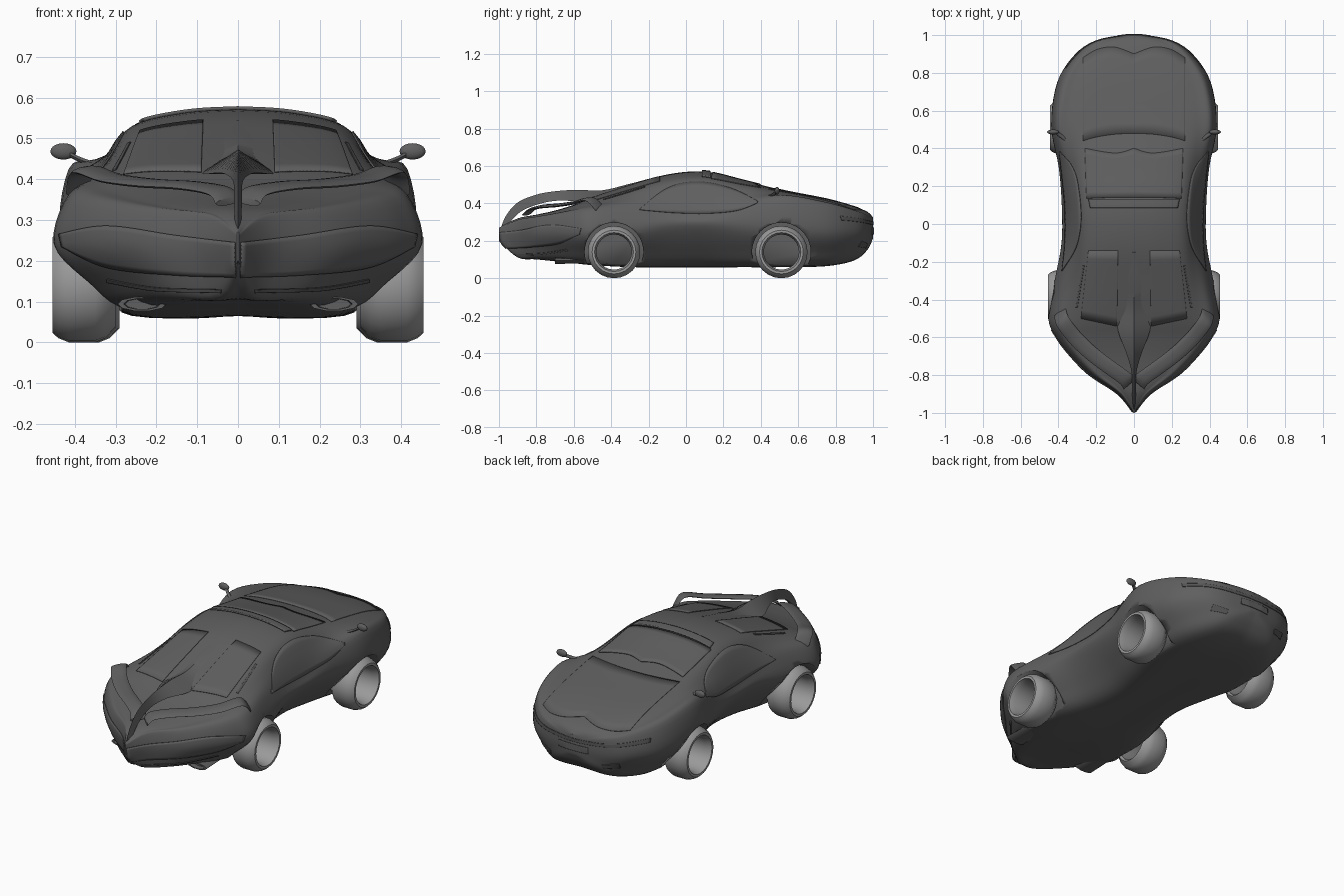
import bpy, bmesh, math
from mathutils import Vector
from mathutils.bvhtree import BVHTree

if "Cube" in bpy.data.objects:
    bpy.data.objects.remove(bpy.data.objects["Cube"])


def material(name, value):
    mat = bpy.data.materials.new(name)
    mat.use_nodes = True
    colour = (value, value, value, 1)
    mat.diffuse_color = colour
    mat.node_tree.nodes["Principled BSDF"].inputs["Base Color"].default_value = colour
    return mat


PAINT = material("charcoal paint", 0.115)
WHEEL = material("wheel grey", 0.32)
TRIM = material("dark trim", 0.09)


def spline(points, steps):
    """Smooth curve through points of any dimension."""
    pts = [Vector(p) for p in points]
    pts = [pts[0]] + pts + [pts[-1]]
    out = []
    for a, b, c, d in zip(pts, pts[1:], pts[2:], pts[3:]):
        for i in range(steps):
            t = i / steps
            out.append(b + (c - a) * (t / 2)
                       + (a * 2 - b * 5 + c * 4 - d) * (t * t / 2)
                       + (b * 3 - a - c * 3 + d) * (t ** 3 / 2))
    return out + [pts[-1]]


def add_loft(bm, rings, caps=True):
    """Skin closed rings of equal length; cap the ends, or join them up."""
    loops = [[bm.verts.new(p) for p in ring] for ring in rings]
    following = loops[1:] if caps else loops[1:] + loops[:1]
    for r, s in zip(loops, following):
        for i in range(len(r)):
            j = (i + 1) % len(r)
            bm.faces.new((r[i], r[j], s[j], s[i]))
    if caps:
        bm.faces.new(loops[0])
        bm.faces.new(loops[-1])


def finish(name, bm, mat, mirror=False, thickness=0, angle=35):
    bmesh.ops.recalc_face_normals(bm, faces=bm.faces)
    mesh = bpy.data.meshes.new(name)
    bm.to_mesh(mesh)
    bm.free()
    obj = bpy.data.objects.new(name, mesh)
    bpy.context.collection.objects.link(obj)
    mesh.materials.append(mat)
    for other in bpy.context.selected_objects:
        other.select_set(False)
    obj.select_set(True)
    bpy.context.view_layer.objects.active = obj
    bpy.ops.object.shade_smooth_by_angle(angle=math.radians(angle))
    if mirror:
        obj.modifiers.new("mirror", "MIRROR")
    if thickness:
        solid = obj.modifiers.new("solidify", "SOLIDIFY")
        solid.thickness = thickness
        solid.offset = 0
    return obj


# Body stations: y, half width, widest height, floor z, floor width,
# shoulder width, shoulder z, roof edge width, top z
STATIONS = [
    (-1.0, .003, .24, .20, .002, .003, .26, .002, .27),
    (-.9, .085, .24, .115, .05, .07, .305, .03, .32),
    (-.8, .235, .24, .105, .16, .205, .32, .10, .34),
    (-.7, .335, .24, .095, .22, .305, .335, .15, .362),
    (-.6, .41, .24, .085, .27, .38, .35, .2, .393),
    (-.5, .452, .24, .075, .29, .415, .362, .235, .432),
    (-.3, .42, .25, .065, .28, .385, .37, .25, .497),
    (-.1, .38, .275, .065, .22, .365, .35, .255, .555),
    (.1, .378, .28, .065, .2, .365, .345, .26, .57),
    (.3, .395, .27, .065, .24, .38, .38, .26, .525),
    (.52, .436, .26, .065, .29, .415, .425, .26, .47),
    (.75, .405, .25, .07, .27, .38, .39, .23, .425),
    (.9, .31, .25, .10, .2, .285, .35, .17, .383),
    (.97, .2, .25, .155, .13, .185, .325, .1, .355),
    (1.0, .05, .26, .215, .03, .04, .295, .02, .325),
]


def body_ring(y, w, zm, zb, wb, ws, zs, wr, zr):
    edge = zr - .18 * (zr - zs)
    half = spline([(0, zb), (wb * .9, zb),
                   ((wb + w) / 2, zb + .42 * (zm - zb)),
                   (w, zm), (ws, zs),
                   (ws + .43 * (wr - ws), zs + .58 * (edge - zs)),
                   (wr, edge), (wr * .5, zr - .2 * (zr - edge)), (0, zr)], 5)
    right = [(p.x, y, p.y) for p in half]
    return right + [(-x, y, z) for x, y, z in right[-2:0:-1]]


bm = bmesh.new()
add_loft(bm, [body_ring(*row) for row in spline(STATIONS, 5)])
bmesh.ops.recalc_face_normals(bm, faces=bm.faces)
SURFACE = BVHTree.FromBMesh(bm)
body = finish("body", bm, PAINT)


# Open barrel wheels and their arches
def add_lathe(bm, profile, y, segments=24, caps=True):
    turn = [math.tau * i / segments for i in range(segments)]
    add_loft(bm, [[(x, y + r * math.cos(a), .14 + r * math.sin(a)) for a in turn]
                  for x, r in profile], caps)


AXLES = {"rear": (-.385, 0), "front": (.51, -.01)}
TYRE = [(.30, .105), (.325, .13), (.35, .14), (.415, .14), (.44, .13),
        (.455, .117), (.455, .104), (.42, .094), (.31, .094)]
bm = bmesh.new()
for y, shift in AXLES.values():
    for side in (-1, 1):
        add_lathe(bm, [(side * .285, .157), (side * .5, .157)], y, 40)
cutter = finish("arch_cutter", bm, PAINT)
cutter.hide_render = True
cut = body.modifiers.new("arches", "BOOLEAN")
cut.object = cutter
cut.operation = "DIFFERENCE"
cut.solver = "EXACT"
bpy.context.view_layer.objects.active = body
bpy.ops.object.modifier_apply(modifier="arches")
bpy.data.objects.remove(cutter)

for label, (y, shift) in AXLES.items():
    bm = bmesh.new()
    add_lathe(bm, [(x + shift, r) for x, r in TYRE], y, caps=False)
    finish(label + "_wheels", bm, WHEEL, mirror=True)


# Thin panels laid onto the body, spanned between two edge lines
def panel(name, lower, upper, axis, mat=PAINT, mirror=True, thickness=.004):
    place, aim = {
        "top": (lambda u, v: (u, v, 2), (0, 0, -1)),
        "side": (lambda u, v: (2, u, v), (-1, 0, 0)),
        "nose": (lambda u, v: (u, 2, v), (0, -1, 0)),
        "tail": (lambda u, v: (u, -2, v), (0, 1, 0))}[axis]
    steps = 24 // (len(lower) - 1)
    bm = bmesh.new()
    grid = []
    for a, b in zip(spline(lower, steps), spline(upper, steps)):
        row = []
        for k in range(9):
            start = Vector(place(*a.lerp(b, k / 8)))
            spot, normal = SURFACE.ray_cast(start, Vector(aim))[:2]
            if spot is None:
                spot, normal = SURFACE.find_nearest(start + Vector(aim) * 1.2)[:2]
            row.append(bm.verts.new(spot + normal * (thickness * .4 + .001)))
        grid.append(row)
    for r, s in zip(grid, grid[1:]):
        for k in range(8):
            bm.faces.new((r[k], r[k + 1], s[k + 1], s[k]))
    finish(name, bm, mat, mirror, thickness)


panel("side_window", [(-.25, .365), (-.08, .35), (.1, .345), (.27, .36), (.38, .40)],
      [(-.24, .375), (-.1, .48), (.06, .515), (.24, .48), (.385, .41)], "side")
panel("windscreen", [(0, .40), (.1, .375), (.26, .40)],
      [(0, .14), (.12, .14), (.25, .135)], "top")
panel("rear_window", [(.09, -.54), (.28, -.5)], [(.085, -.14), (.24, -.14)], "top",
      thickness=.003)
panel("rear_louvre", [(.262, -.22), (.298, -.44)], [(.27, -.22), (.308, -.44)],
      "top", TRIM, thickness=.003)
panel("roof_strip", [(-.23, .085), (.23, .085)], [(-.24, .13), (.24, .13)], "top",
      mirror=False, thickness=.008)
panel("hood", [(0, .48), (.1, .475), (.2, .46), (.27, .44)],
      [(0, .9), (.1, .935), (.19, .925), (.27, .88)], "top", thickness=.002)
panel("nose_groove", [(0, .285), (.18, .29), (.36, .31)],
      [(0, .303), (.18, .308), (.36, .332)], "nose", TRIM, thickness=.003)
panel("number_plate", [(-.09, .235), (.09, .235)], [(-.09, .27), (.09, .27)],
      "nose", mirror=False)
panel("nose_vent", [(.16, .16), (.24, .17)], [(.16, .185), (.24, .2)], "nose", TRIM,
      thickness=.003)
panel("rear_bumper", [(.006, .16), (.15, .165), (.32, .185), (.43, .235)],
      [(.006, .245), (.15, .262), (.32, .285), (.437, .265)], "tail")
panel("tail_slit", [(.04, .122), (.2, .127), (.32, .148)],
      [(.04, .13), (.2, .135), (.32, .156)], "tail", TRIM, thickness=.003)

# Tail spine: an arched ridge widening into a rib that runs up the rear window
bm = bmesh.new()
ridge = spline([(-.995, .25, .005, .03), (-.965, .33, .008, .045),
                (-.9, .405, .01, .05), (-.8, .447, .013, .05),
                (-.7, .465, .04, .05), (-.58, .473, .085, .06),
                (-.45, .47, .088, .04), (-.3, .505, .088, .02),
                (-.15, .545, .085, .015)], 5)
add_loft(bm, [[(0, y, z), (w, y + d * .3, z - d), (-w, y + d * .3, z - d)]
              for y, z, w, d in ridge])
finish("tail_spine", bm, PAINT)

# Swept rear wing, rising from the spine to the tail corners
bm = bmesh.new()
path = spline([(.025, -.85, .345), (.045, -.82, .37), (.12, -.765, .384),
               (.22, -.69, .39), (.31, -.605, .402), (.378, -.515, .422),
               (.392, -.46, .37)], 5)
across = Vector((.03, -.026, -.006))
up = Vector((0, 0, .009))
turn = [math.tau * i / 10 for i in range(10)]
add_loft(bm, [[p + across * math.cos(a) + up * math.sin(a) for a in turn]
              for p in path])
finish("rear_wing", bm, PAINT, mirror=True, angle=50)

# Door mirrors on short stalks
bm = bmesh.new()
ball = bmesh.ops.create_uvsphere(bm, u_segments=16, v_segments=10, radius=1)
for v in ball["verts"]:
    v.co = Vector((.428 + .032 * v.co.x, .487 + .013 * v.co.y, .468 + .02 * v.co.z))
stalk = spline([(.35, .44, .435), (.385, .465, .447), (.412, .485, .46)], 4)
add_loft(bm, [[p + Vector((0, .012 * math.cos(a), .007 * math.sin(a))) for a in turn]
              for p in stalk])
finish("door_mirrors", bm, PAINT, mirror=True, angle=50)

# Exhaust outlets tucked under the tail
bm = bmesh.new()
add_loft(bm, [[(.235 + s * .06 * math.cos(a), y, .094 + s * .018 * math.sin(a))
               for a in turn] for y, s in ((-.55, .9), (-.7, 1), (-.7, .75), (-.67, .7))])
finish("exhausts", bm, PAINT, mirror=True)
